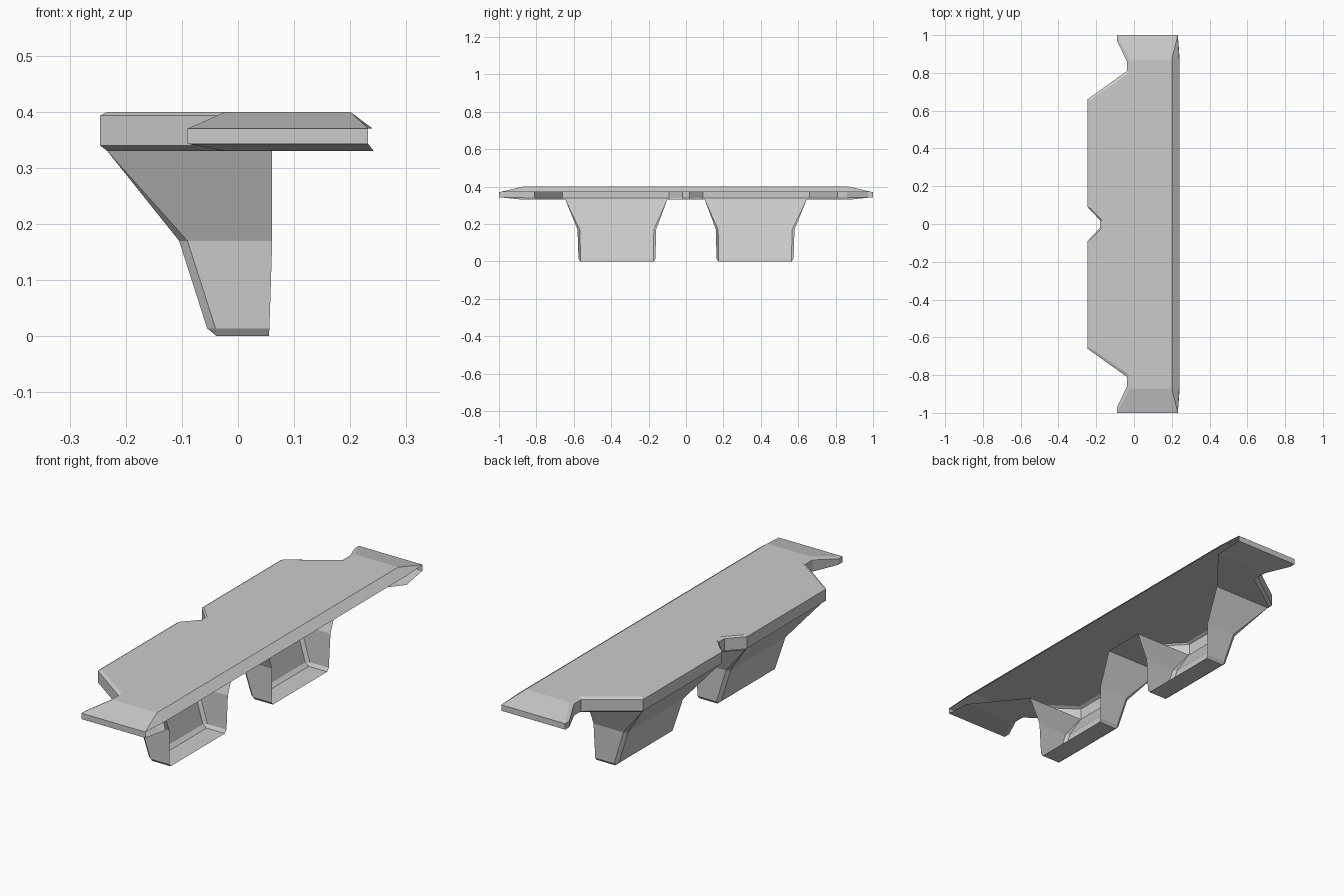
import bpy, bmesh

if "Cube" in bpy.data.objects:
    bpy.data.objects.remove(bpy.data.objects["Cube"])


def skin(bm, rings):
    """Bridge consecutive open rings of points with quads; returns vertex rings."""
    vs = [[bm.verts.new(p) for p in ring] for ring in rings]
    for a, b in zip(vs, vs[1:]):
        for i in range(len(a) - 1):
            bm.faces.new((a[i], a[i + 1], b[i + 1], b[i]))
    return vs


def poly(bm, pts):
    return bm.faces.new([bm.verts.new(p) for p in pts])


def finish(bm, name, up):
    """Weld, orient by a horizontal cap and mirror the half across y = 0."""
    bmesh.ops.remove_doubles(bm, verts=bm.verts, dist=0.0005)
    bmesh.ops.recalc_face_normals(bm, faces=bm.faces)
    bm.normal_update()
    zs = [f.calc_center_median().z for f in bm.faces]
    cap = bm.faces[:][zs.index(max(zs) if up else min(zs))]
    if (cap.normal.z > 0) != up:
        bmesh.ops.reverse_faces(bm, faces=bm.faces[:])
    me = bpy.data.meshes.new(name)
    bm.to_mesh(me)
    bm.free()
    ob = bpy.data.objects.new(name, me)
    bpy.context.collection.objects.link(ob)
    mod = ob.modifiers.new("mirror", 'MIRROR')
    mod.use_axis = (False, True, False)
    mod.use_mirror_merge = True
    mod.merge_threshold = 0.0005


ZT, ZB = 0.40, 0.33

# Platform: outline of the back wall and end, with bevelled top and bottom rims
bm = bmesh.new()
wall = [(-.18, 0), (-.18, .02), (-.246, .09), (-.246, .66), (-.037, .81), (-.037, .86)]
rim = [(-.166, 0), (-.166, .015), (-.233, .085), (-.233, .655), (-.022, .802), (-.022, .87)]
tip = [(-.09, .97), (-.09, 1), (.232, 1)]
skin(bm, [
    [(x, y, ZT) for x, y in rim],
    [(x, y, .393) for x, y in wall],
    [(x, y, .34) for x, y in wall],
    [(x, y, ZB) for x, y in rim]])
# end walls of the platform
skin(bm, [
    [(-.037, .86, .393)] + [(x, y, .37) for x, y in tip],
    [(-.037, .86, .34)] + [(x, y, .343) for x, y in tip]])
# flat top and the sloping ends above and below
poly(bm, [(x, y, ZT) for x, y in rim] + [(.2, .87, ZT), (.2, 0, ZT)])
for z, ze, zw, xr in ((ZT, .37, .393, .2), (ZB, .343, .34, .242)):
    poly(bm, [(-.022, .87, z), (xr, .87, z), (.232, 1, ze), (-.09, 1, ze)])
    poly(bm, [(-.022, .87, z), (-.09, 1, ze), (-.09, .97, ze), (-.037, .86, zw)])
# sloping lip along the open side
poly(bm, [(.2, 0, ZT), (.2, .87, ZT), (.24, .87, .37), (.24, 0, .37)])
poly(bm, [(.2, .87, ZT), (.232, 1, .37), (.24, .87, .37)])
# underside flanges beyond and between the legs
poly(bm, [(x, y, ZB) for x, y in
          [(.242, .87), (-.022, .87), (-.022, .802), (-.233, .655), (-.233, .645), (.061, .645)]])
poly(bm, [(x, y, ZB) for x, y in
          [(.061, 0), (.061, .1), (-.233, .1), (-.233, .085), (-.166, .015), (-.166, 0)]])
finish(bm, "platform", True)

# Legs: hollow brackets, open towards +x, with chamfered back corners
bm = bmesh.new()
rings = []
for z, xr, xs, xb, y0, y1, c in (
        (.33, .061, -.233, -.233, .1, .645, 0),
        (.17, .061, -.09, -.105, .16, .58, .012),
        (.014, .056, -.04, -.055, .163, .575, .012),
        (0, .055, -.038, -.038, .173, .565, 0)):
    rings.append([(xr, y0, z), (xs, y0, z), (xb, y0 + c, z),
                  (xb, y1 - c, z), (xs, y1, z), (xr, y1, z)])
skin(bm, rings)
last = rings[-1]
poly(bm, [last[0], last[1], last[4], last[5]])
finish(bm, "legs", False)
